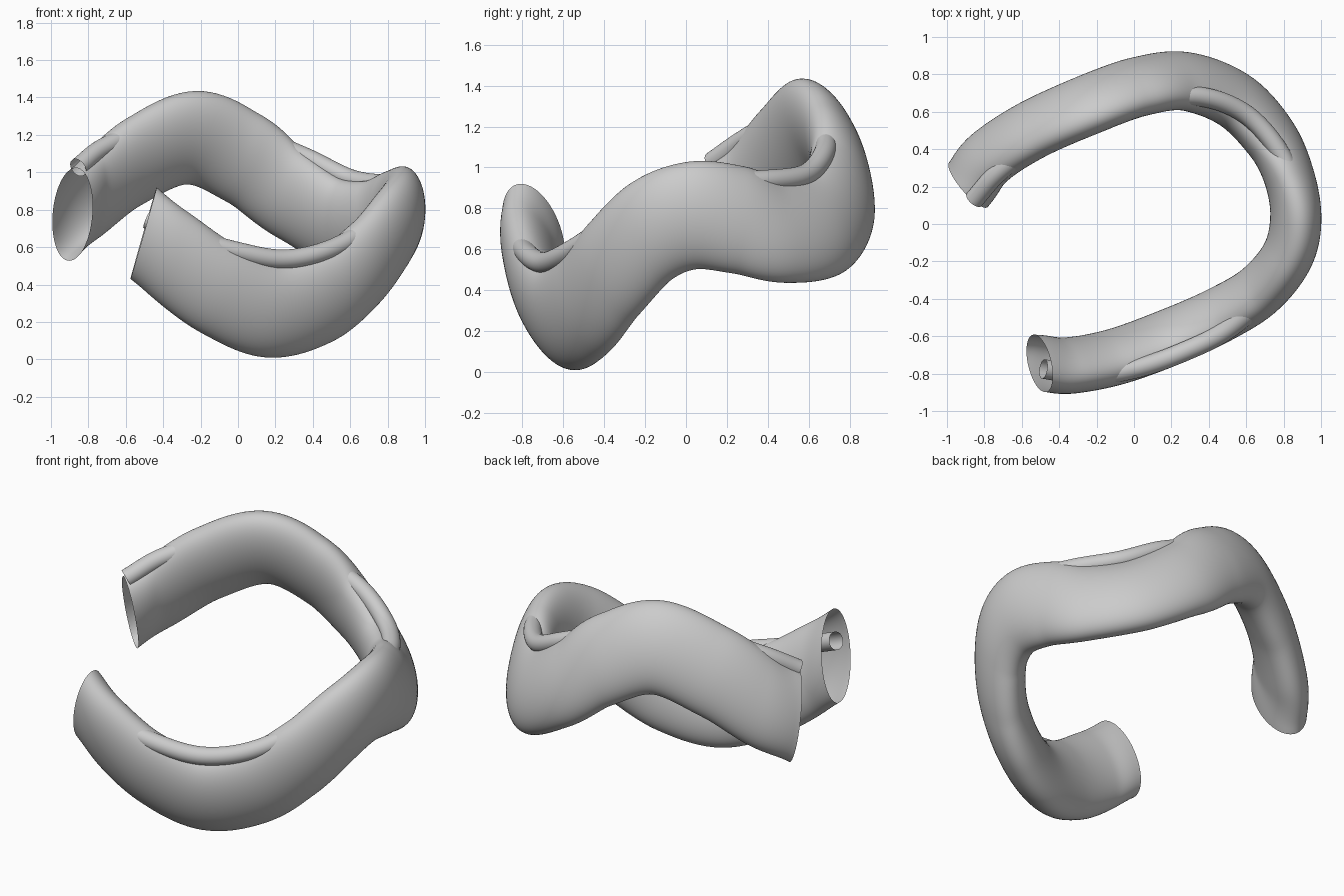
import bpy
import bmesh
import math
from mathutils import Vector

cube = bpy.data.objects.get("Cube")
if cube:
    bpy.data.objects.remove(cube, do_unlink=True)

# One plain grey for every part
grey = bpy.data.materials.new("plain_grey")
grey.use_nodes = True
colour = (0.6, 0.6, 0.6, 1)
grey.diffuse_color = colour
grey.node_tree.nodes["Principled BSDF"].inputs["Base Color"].default_value = colour


def smooth_path(points, steps):
    """Pass a rounded spline through the points, of any dimension."""
    pts = [Vector(p) for p in points]
    first = pts[0] * 2 - pts[1]
    last = pts[-1] * 2 - pts[-2]
    pts = [first] + pts + [last]
    path = []
    for a, b, c, d in zip(pts, pts[1:], pts[2:], pts[3:]):
        for i in range(steps):
            t = i / steps
            path.append(b + (c - a) * (t / 2)
                        + (a * 2 - b * 5 + c * 4 - d) * (t * t / 2)
                        + (b * 3 - a - c * 3 + d) * (t ** 3 / 2))
    path.append(pts[-2])
    return path


def sweep(name, path, frame, half_height, half_width, sides):
    """Sweep an open-ended oval along a path; frame gives its up and side axes."""
    bm = bmesh.new()
    rings = []
    for i, point in enumerate(path):
        centre = point.to_3d() if len(point) == 3 else Vector(point[:3])
        ahead = path[min(i + 1, len(path) - 1)]
        behind = path[max(i - 1, 0)]
        tangent = (Vector(ahead[:3]) - Vector(behind[:3])).normalized()
        up, side = frame(tangent, point)
        ring = []
        for s in range(sides):
            angle = math.tau * s / sides
            ring.append(bm.verts.new(centre + up * math.cos(angle) * half_height
                                     + side * math.sin(angle) * half_width))
        rings.append(ring)
    for lower, upper in zip(rings, rings[1:]):
        for s in range(sides):
            n = (s + 1) % sides
            bm.faces.new((lower[s], lower[n], upper[n], upper[s]))
    bmesh.ops.recalc_face_normals(bm, faces=bm.faces)
    mesh = bpy.data.meshes.new(name)
    bm.to_mesh(mesh)
    bm.free()
    mesh.materials.append(grey)
    for face in mesh.polygons:
        face.use_smooth = True
    obj = bpy.data.objects.new(name, mesh)
    bpy.context.collection.objects.link(obj)
    return obj


def leaning_frame(tangent, point):
    """Mostly upright oval, tipped a little with the slope and leaning sideways."""
    flat = Vector((tangent.x, tangent.y, 0))
    slope = tangent.z / flat.length
    flat.normalize()
    outward = Vector((flat.y, -flat.x, 0))
    up = Vector((0, 0, 1)) + outward * point[3] - flat * slope * 0.38
    up.normalize()
    return up, up.cross(flat).normalized()


def square_frame(tangent, point):
    """Round section square to the path."""
    side = tangent.cross(Vector((0, 0, 1))).normalized()
    return side.cross(tangent), side


# Wide oval tube: x, y, z and sideways lean
main_points = [
    (-.505, -.745, .675, .33), (-.34, -.755, .54, .33), (-.1, -.71, .375, .33),
    (.18, -.61, .265, .33), (.45, -.49, .33, .3), (.67, -.355, .5, .25),
    (.82, -.17, .685, .17), (.865, .03, .765, .1), (.83, .25, .745, -.05),
    (.73, .46, .695, -.25), (.54, .66, .725, -.35), (.28, .76, .885, -.4),
    (.03, .735, 1.075, -.42), (-.25, .635, 1.185, -.42), (-.55, .5, 1.06, -.4),
    (-.77, .355, .885, -.38), (-.885, .21, .775, -.36),
]
sweep("wide_tube", smooth_path(main_points, 10), leaning_frame, .265, .135, 64)

# Thin round tube weaving in and out of the wide one
thin_points = [
    (-.485, -.775, .75), (-.25, -.81, .65), (0, -.775, .575), (.25, -.69, .535),
    (.5, -.565, .59), (.72, -.36, .72), (.85, -.08, .87), (.86, .15, .93),
    (.78, .38, .935), (.6, .585, .965), (.36, .68, 1.08), (.1, .66, 1.18),
    (-.2, .57, 1.24), (-.5, .44, 1.22), (-.72, .28, 1.13), (-.855, .13, 1.025),
]
sweep("thin_tube", smooth_path(thin_points, 10), square_frame, .052, .052, 32)
